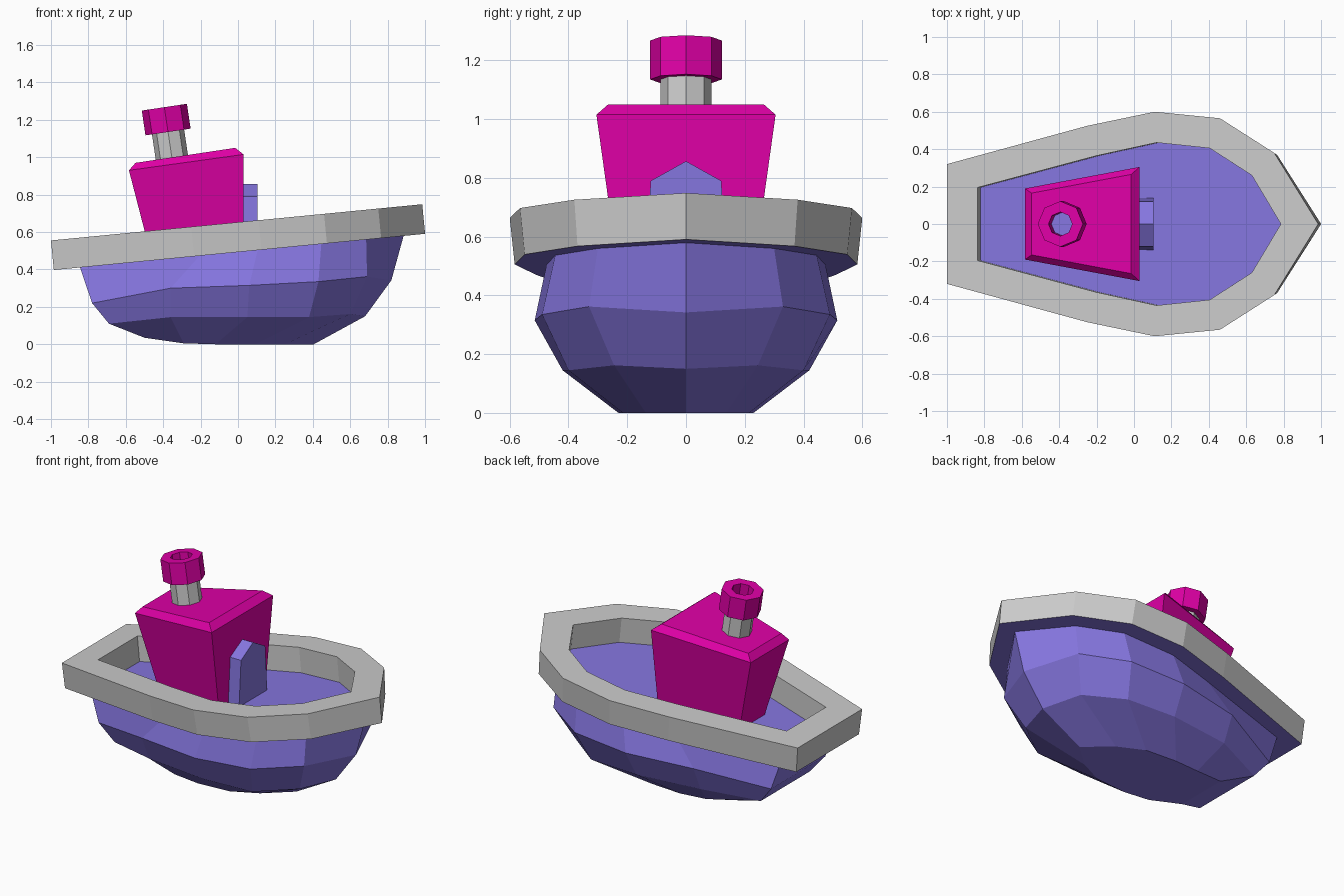
import bpy, bmesh, math
from mathutils import Matrix, Vector

if "Cube" in bpy.data.objects:
    bpy.data.objects.remove(bpy.data.objects["Cube"])


def material(name, rgb):
    m = bpy.data.materials.new(name)
    m.diffuse_color = (*rgb, 1)
    m.use_nodes = True
    m.node_tree.nodes["Principled BSDF"].inputs["Base Color"].default_value = m.diffuse_color
    return m


PURPLE = material("purple", (0.235, 0.18, 0.74))
MAGENTA = material("magenta", (0.74, 0.0, 0.38))


def loft(name, rings, mat=None, start=True, end=True):
    """Skin a list of closed rings with flat faces."""
    bm = bmesh.new()
    rows = [[bm.verts.new(p) for p in r] for r in rings]
    n = len(rows[0])
    for a, b in zip(rows, rows[1:]):
        for i in range(n):
            j = (i + 1) % n
            bm.faces.new((a[i], a[j], b[j], b[i]))
    if start:
        bm.faces.new(rows[0])
    if end:
        bm.faces.new(rows[-1])
    bmesh.ops.recalc_face_normals(bm, faces=bm.faces)
    me = bpy.data.meshes.new(name)
    bm.to_mesh(me)
    bm.free()
    ob = bpy.data.objects.new(name, me)
    bpy.context.collection.objects.link(ob)
    if mat:
        me.materials.append(mat)
    return ob


def mirrored(half):
    """Half outline (y >= 0, ending on the centre line) to a full ring."""
    return half + [(x, -y, z) for x, y, z in reversed(half) if y > 0]


def on_rim(pts, drop, taper=1.0):
    """Place 2D outline points on the sloping rim plane, moved down along its normal."""
    return mirrored([(x + 0.097 * drop, y * taper, 0.6525 + 0.0975 * x - drop)
                     for x, y in pts])


# rim: sloping band, its underside is the purple deck plate
outer = [(-1, .32), (-.25, .525), (.11, .60), (.46, .565), (.75, .38), (.985, 0)]
inner = [(-.836, .195), (-.2, .365), (.12, .435), (.405, .405), (.63, .26), (.785, 0)]
H = 0.158
T = 0.972
loft("rim", [on_rim(outer, H, T), on_rim(outer, 0), on_rim(inner, 0), on_rim(inner, H)],
     start=False, end=False)
loft("deck", [on_rim(outer, H, T), on_rim(outer, H - .002, T)], PURPLE)

# hull: tiers from rim to keel
top = [(-.86, .26), (-.22, .41), (.09, .475), (.43, .445), (.67, .30), (.87, 0)]
knuckle = [(-.78, .27, .22), (-.36, .44, .30), (.06, .515, .315),
           (.43, .49, .335), (.69, .33, .362), (.82, 0, .342)]
bilge = [(-.69, .24, .11), (-.36, .37, .145), (.05, .42, .145),
         (.38, .40, .145), (.60, .245, .162), (.68, 0, .15)]
keel = [(-.50, .17, .035), (-.29, .215, .005), (-.12, .23, 0),
        (.09, .215, 0), (.25, .137, 0), (.405, 0, 0)]
loft("hull", [on_rim(top, H), mirrored(knuckle), mirrored(bilge), mirrored(keel)],
     PURPLE, start=False)


# cabin: flared box with chamfered sloping roof
def quad(xb, yb, zb, xf, yf, zf):
    return [(xb, yb, zb), (xf, yf, zf), (xf, -yf, zf), (xb, -yb, zb)]


loft("cabin", [quad(-.458, .125, .446, .03, .232, .493),
               quad(-.583, .19, .93, .03, .305, 1.015),
               quad(-.548, .165, .97, -.015, .265, 1.05)], MAGENTA)

# door: pointed slab on the cabin front
door = [(.14, .50), (.12, .79), (0, .857), (-.12, .79), (-.14, .50)]
loft("door", [[(x, y, z) for y, z in door] for x in (.025, .105)], PURPLE)

# funnel: leaning octagonal stem with a hollow cap
LEAN = Matrix.Translation((-.374, 0, 1.135)) @ Matrix.Rotation(math.radians(-8.5), 4, 'Y')


def octagon(r, h):
    return [LEAN @ Vector((r * math.cos(i * math.pi / 4), r * math.sin(i * math.pi / 4), h))
            for i in range(8)]


loft("funnel_stem", [octagon(.087, -.20), octagon(.087, .005)])
loft("funnel_cap", [octagon(.122, 0), octagon(.122, .134), octagon(.064, .134), octagon(.064, .03)],
     MAGENTA, end=False)
loft("funnel_opening", [octagon(.064, .028), octagon(.064, .032)], PURPLE)
